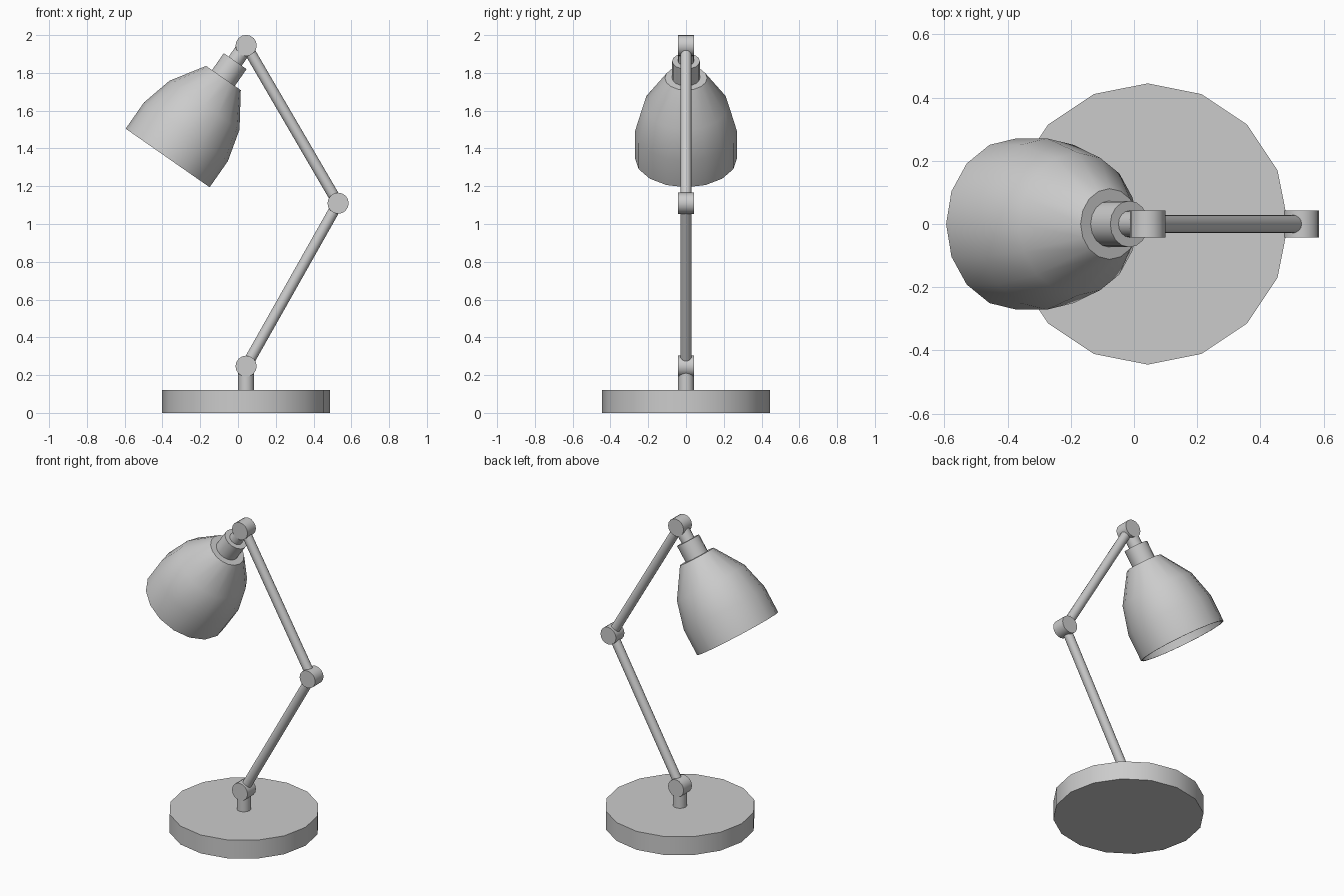
import bpy, bmesh
from math import atan2, pi, radians
from mathutils import Matrix, Vector

if "Cube" in bpy.data.objects:
    bpy.data.objects.remove(bpy.data.objects["Cube"])

SIDES = 16
X0 = 0.043                       # x of the base axis
LOW = Vector((X0, 0, 0.247))
ELBOW = Vector((0.53, 0, 1.11))
TOP = Vector((X0, 0, 1.945))
HEAD_DIR = Vector((-0.572, 0, -0.82)).normalized()


def smooth(obj, name):
    obj.name = name
    obj.data.name = name
    bpy.ops.object.shade_smooth_by_angle(angle=radians(30))
    return obj


def rod(name, a, b, radius):
    """Cylinder between two points lying in the xz plane."""
    d = b - a
    bpy.ops.mesh.primitive_cylinder_add(
        vertices=SIDES, radius=radius, depth=d.length,
        location=(a + b) / 2, rotation=(0, atan2(d.x, d.z), 0))
    return smooth(bpy.context.object, name)


def pivot(name, centre):
    bpy.ops.mesh.primitive_cylinder_add(
        vertices=SIDES, radius=0.056, depth=0.086,
        location=centre, rotation=(pi / 2, 0, 0))
    return smooth(bpy.context.object, name)


def lathe(name, profile, origin, direction):
    """Revolve (radius, distance) points around an axis in the xz plane."""
    bm = bmesh.new()
    vs = [bm.verts.new((r, 0, t)) for r, t in profile]
    es = [bm.edges.new(p) for p in zip(vs, vs[1:])]
    bmesh.ops.spin(bm, geom=vs + es, cent=(0, 0, 0), axis=(0, 0, 1),
                   angle=2 * pi, steps=SIDES, use_duplicate=False)
    bmesh.ops.remove_doubles(bm, verts=bm.verts, dist=1e-4)
    bmesh.ops.recalc_face_normals(bm, faces=bm.faces)
    me = bpy.data.meshes.new(name)
    bm.to_mesh(me)
    bm.free()
    obj = bpy.data.objects.new(name, me)
    bpy.context.collection.objects.link(obj)
    obj.matrix_world = (Matrix.Translation(origin)
                        @ Matrix.Rotation(atan2(direction.x, direction.z), 4, 'Y'))
    bpy.ops.object.select_all(action='DESELECT')
    obj.select_set(True)
    bpy.context.view_layer.objects.active = obj
    return smooth(obj, name)


# Base and post
rod("base", Vector((X0, 0, 0)), Vector((X0, 0, 0.12)), 0.445)
rod("base_post", Vector((X0, 0, 0.115)), LOW, 0.042)

# Jointed arm
for part, point in (("base_joint", LOW), ("elbow_joint", ELBOW), ("head_joint", TOP)):
    pivot(part, point)
rod("lower_arm", LOW, ELBOW, 0.029)
rod("upper_arm", ELBOW, TOP, 0.029)

# Lamp head: stem, collar and thin hollow shade
rod("head_stem", TOP, TOP + HEAD_DIR * 0.12, 0.042)
rod("shade_collar", TOP + HEAD_DIR * 0.101, TOP + HEAD_DIR * 0.215, 0.0735)
outer = [(0, 0.21), (0.112, 0.21), (0.226, 0.385), (0.271, 0.557), (0.271, 0.726)]
inner = [(0.263, 0.726), (0.263, 0.558), (0.219, 0.389), (0.108, 0.218), (0, 0.218)]
lathe("lamp_shade", outer + inner, TOP, HEAD_DIR)
